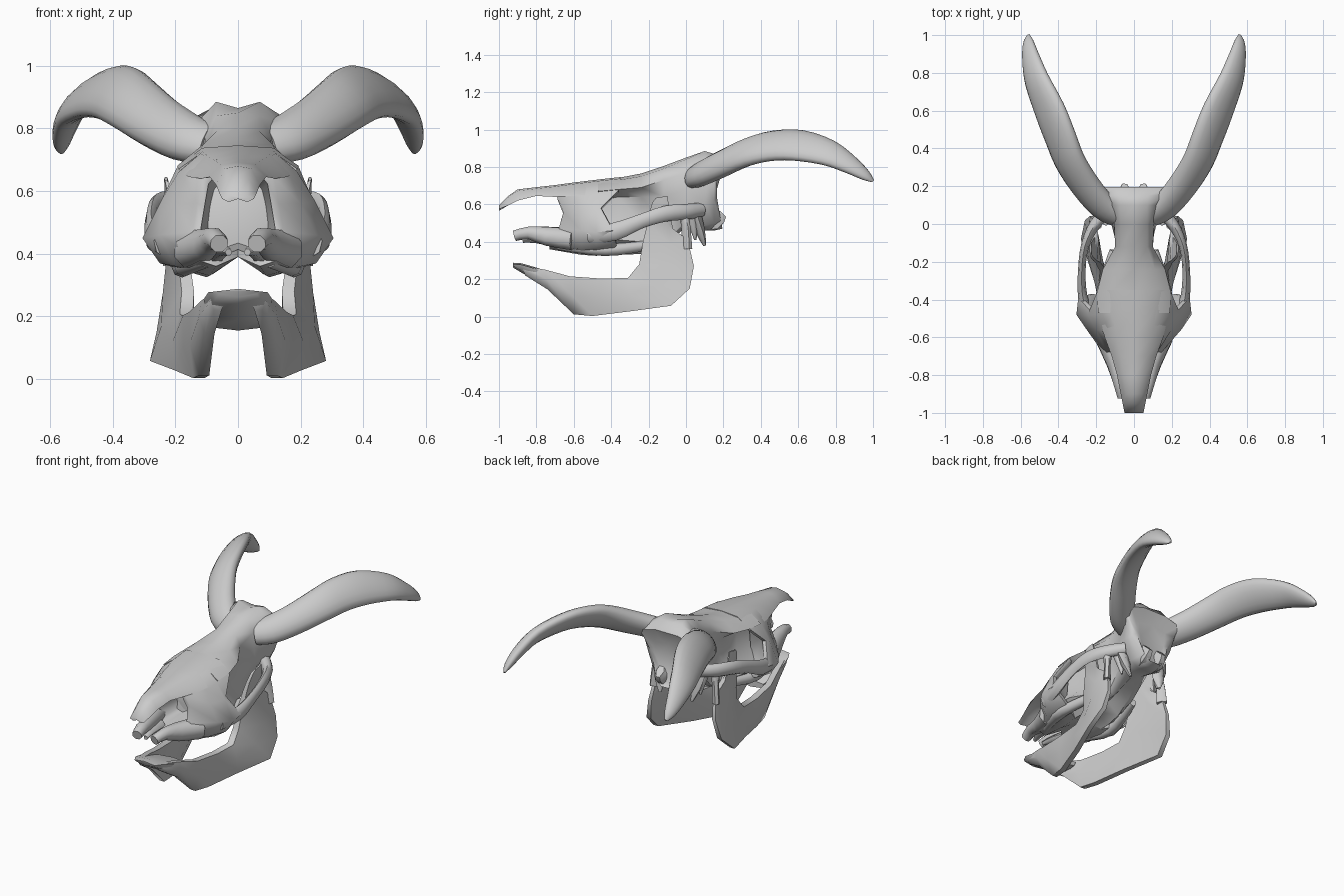
import bpy, bmesh, math
from mathutils import Vector

default_cube = bpy.data.objects.get("Cube")
if default_cube:
    bpy.data.objects.remove(default_cube, do_unlink=True)

bone = bpy.data.materials.new("bone_grey")
bone.use_nodes = True
bone_colour = (.6, .6, .6, 1)
bone.diffuse_color = bone_colour
bone.node_tree.nodes["Principled BSDF"].inputs["Base Color"].default_value = bone_colour
parts = []


def loft(name, rings, mirrored=False):
    """Skin a row of equally sized rings and close both ends."""
    bm = bmesh.new()
    rows = [[bm.verts.new(point) for point in ring] for ring in rings]
    count = len(rows[0])
    for row, following in zip(rows, rows[1:]):
        for i in range(count):
            j = (i + 1) % count
            bm.faces.new((row[i], row[j], following[j], following[i]))
    bm.faces.new(rows[0])
    bm.faces.new(rows[-1])
    bmesh.ops.recalc_face_normals(bm, faces=bm.faces)
    mesh = bpy.data.meshes.new(name)
    bm.to_mesh(mesh)
    bm.free()
    mesh.materials.append(bone)
    part = bpy.data.objects.new(name, mesh)
    bpy.context.collection.objects.link(part)
    if mirrored:
        part.modifiers.new("Mirror", 'MIRROR').use_mirror_merge = False
    parts.append(part)


def symmetric_ring(y, top, sides, bottom):
    """Cross-section down one side and up the other; a side may add a y shift."""
    right = [Vector((x, y + sum(shift), z)) for x, z, *shift in sides]
    left = [Vector((-p.x, p.y, p.z)) for p in reversed(right)]
    return [Vector((0, y, top))] + right + [Vector((0, y, bottom))] + left


def shrunk(ring, factor, shift):
    """Smaller copy of a ring, pushed along y, for hollow ends."""
    middle = sum(ring, Vector()) / len(ring)
    return [middle + (p - middle) * factor + Vector((0, shift, 0)) for p in ring]


def smooth_path(stations, steps):
    """Catmull-Rom interpolation of any tuples of numbers."""
    ends = [stations[0]] + list(stations) + [stations[-1]]
    result = []
    for k in range(len(stations) - 1):
        a, b, c, d = ends[k:k + 4]
        for s in range(steps):
            t = s / steps
            result.append([q + t / 2 * (r - p + t * (2 * p - 5 * q + 4 * r - e
                           + t * (3 * (q - r) + e - p)))
                           for p, q, r, e in zip(a, b, c, d)])
    return result + [list(stations[-1])]


def tube(name, stations, sides=8, steps=3, tilt=0):
    """Mirrored elliptical tube; a station is x, y, z, width radius, height radius."""
    path = smooth_path(stations, steps)
    points = [Vector(station[:3]) for station in path]
    rings = []
    for i, (point, station) in enumerate(zip(points, path)):
        along = (points[min(i + 1, len(points) - 1)] - points[max(i - 1, 0)]).normalized()
        across = along.cross(Vector((0, 0, 1))).normalized()
        above = across.cross(along)
        u = across * math.cos(tilt) + above * math.sin(tilt)
        v = above * math.cos(tilt) - across * math.sin(tilt)
        angles = [math.tau * k / sides for k in range(sides)]
        rings.append([point + u * station[3] * math.cos(a) + v * station[4] * math.sin(a)
                      for a in angles])
    loft(name, rings, mirrored=True)


# Face: broad cheeks with a hollow nose in front and hollow sockets behind
face = [symmetric_ring(*section) for section in (
    (-.67, .705, [(.07, .70), (.115, .645, -.02), (.13, .56, .015), (.145, .47, -.01),
                  (.13, .38, -.06), (.07, .36, -.06)], .39),
    (-.56, .72, [(.10, .71), (.17, .64), (.20, .56), (.25, .46), (.20, .36), (.09, .33)], .39),
    (-.48, .73, [(.12, .72), (.19, .66), (.245, .57), (.305, .45), (.25, .37), (.1, .325)], .39),
    (-.42, .737, [(.12, .725), (.195, .675, .06), (.235, .58, -.035), (.295, .46, .03),
                  (.23, .38, .05), (.1, .33)], .39),
)]
loft("face", [shrunk(face[0], .65, .23), shrunk(face[0], .82, .004)] + face
     + [shrunk(face[-1], .92, .002), shrunk(face[-1], .75, -.05)])

# Braincase: narrow waist, flaring to the crest at the back
loft("braincase", [symmetric_ring(*section) for section in (
    (-.47, .73, [(.12, .72), (.19, .67), (.11, .62), (.12, .5), (.2, .41), (.1, .33)], .39),
    (-.36, .742, [(.12, .73), (.195, .68), (.095, .64), (.1, .5), (.19, .41), (.1, .33)], .39),
    (-.24, .765, [(.11, .75), (.165, .69), (.085, .64), (.09, .5), (.14, .4), (.08, .335)], .40),
    (-.12, .805, [(.07, .79), (.10, .73), (.09, .64), (.08, .5), (.09, .39), (.05, .37)], .43),
    (.0, .85, [(.07, .84), (.105, .77), (.11, .68), (.12, .6), (.1, .51), (.05, .48)], .48),
    (.1, .865, [(.07, .885), (.13, .82), (.16, .73), (.16, .61), (.11, .49), (.05, .46)], .46),
    (.15, .86, [(.075, .87), (.17, .82), (.19, .74), (.15, .62), (.09, .5), (.05, .46)], .46),
    (.195, .815, [(.08, .815), (.185, .785), (.17, .72, -.03), (.12, .64, -.03),
                  (.08, .52, -.01), (.04, .47)], .47),
    (.165, .74, [(.06, .74), (.1, .72), (.11, .68), (.09, .63), (.06, .54), (.03, .49)], .49),
)])

# Nasal roof: a thin arched plate overhanging the nose opening
nasal_rings = []
for y, width, top, edge in ((-1, .05, .595, .575), (-.95, .06, .645, .595),
                            (-.9, .07, .68, .62), (-.8, .09, .692, .645),
                            (-.7, .118, .703, .64), (-.6, .155, .717, .645),
                            (-.45, .19, .735, .66), (-.35, .19, .746, .68)):
    under = top - (.02 if y < -.97 else .035)
    nasal_rings.append(symmetric_ring(
        y, top, [(width * .6, top - .008), (width, edge), (width * .6, under - .01)], under))
loft("nasal_roof", nasal_rings)

# Front prongs of the upper jaw
tube("upper_jaw_prong", [
    (.06, -.915, .432, .03, .03), (.075, -.84, .447, .038, .036),
    (.1, -.74, .43, .045, .055), (.15, -.6, .415, .06, .065)], steps=2, tilt=.4)
tube("prong_inner_point", [
    (.03, -.87, .405, .012, .012), (.05, -.8, .41, .025, .02),
    (.08, -.66, .395, .035, .035)], sides=6, steps=2)

# Cheek arches linking the face to the braincase
tube("cheek_arch", [
    (.235, -.52, .44, .035, .05), (.272, -.38, .455, .025, .048),
    (.276, -.24, .51, .02, .038), (.258, -.11, .55, .022, .042),
    (.205, .0, .56, .03, .042), (.13, .08, .57, .035, .04)])

# Upper tooth ridges
tube("tooth_ridge", [
    (.1, -.68, .38, .025, .025), (.17, -.5, .36, .035, .032),
    (.17, -.36, .36, .03, .032), (.11, -.14, .39, .02, .025)], steps=2)

# Knobs and spurs under the back of the skull
tube("neck_knob", [
    (.035, .1, .53, .03, .07), (.05, .15, .53, .04, .075),
    (.05, .185, .56, .025, .045)], sides=6, steps=2)
tube("rear_spur", [
    (.13, .05, .56, .05, .03), (.125, .075, .46, .035, .025),
    (.11, .1, .38, .008, .008)], sides=6, steps=2)
tube("ear_spur", [
    (.15, .02, .56, .03, .03), (.14, .04, .48, .022, .022),
    (.135, .05, .41, .006, .006)], sides=6, steps=2)

# Horns: flattened, inner edge raised, sweeping out, back and down
tube("horn", [
    (.09, .05, .75, .075, .055), (.165, .095, .77, .085, .06),
    (.255, .2, .82, .092, .062), (.338, .33, .88, .1, .056),
    (.39, .46, .913, .106, .05), (.445, .6, .915, .106, .045),
    (.515, .76, .875, .085, .04), (.548, .88, .81, .058, .033),
    (.56, .96, .755, .034, .022), (.56, 1, .724, .01, .005)],
    sides=16, steps=3, tilt=-.78)

# Lower jaw: a tapering slab that turns upward at the back
jaw_rings = []
for upper, lower, thick in (
        ((.065, -.88, .275), (.065, -.86, .22), .05),
        ((.1, -.75, .25), (.09, -.74, .145), .06),
        ((.135, -.62, .215), (.108, -.6, .012), .065),
        ((.155, -.45, .203), (.125, -.5, .003), .07),
        ((.165, -.31, .207), (.185, -.3, .028), .07),
        ((.16, -.25, .28), (.265, -.08, .058), .065),
        ((.175, -.23, .4), (.245, .02, .15), .06),
        ((.19, -.205, .5), (.222, .042, .27), .045),
        ((.205, -.195, .56), (.205, .01, .41), .035),
        ((.22, -.18, .61), (.215, -.07, .47), .028),
        ((.23, -.16, .635), (.23, -.1, .645), .012)):
    upper, lower = Vector(upper), Vector(lower)
    middle = (upper + lower) / 2
    side = Vector((thick / 2, 0, 0))
    jaw_rings.append([upper + side * .6, middle + side, lower + side * .5,
                      lower - side * .5, middle - side, upper - side * .6])
loft("lower_jaw_side", jaw_rings, mirrored=True)

# Chin plate joining the two jaw halves
loft("chin", [symmetric_ring(y, top, [(width, top - .008), (width * .85, low + .01)], low)
              for y, width, top, low in ((-.925, .07, .288, .262), (-.88, .095, .285, .235),
                                         (-.8, .11, .262, .19), (-.72, .1, .235, .155),
                                         (-.64, .09, .205, .16))])

# Jaw hinge posts
tube("jaw_hinge", [
    (.21, .005, .36, .022, .035), (.205, .0, .47, .02, .028),
    (.195, -.012, .56, .03, .022)], sides=6, steps=2)

# Smooth shading with only the sharpest ridges kept crisp
bpy.ops.object.select_all(action='DESELECT')
for part in parts:
    part.select_set(True)
bpy.context.view_layer.objects.active = parts[0]
bpy.ops.object.shade_smooth_by_angle(angle=math.radians(62))
